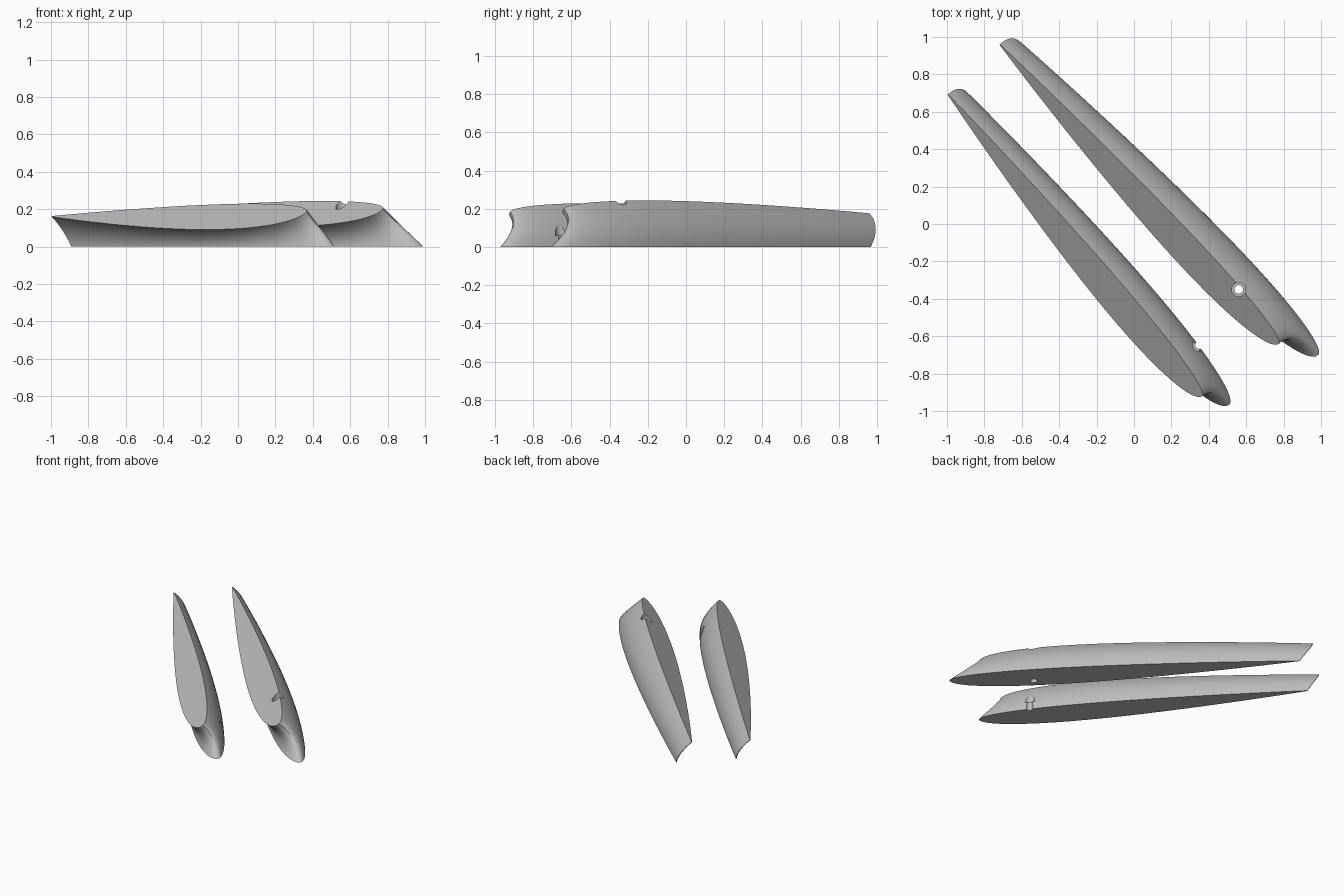
import bpy, bmesh, math
from mathutils import Vector

if "Cube" in bpy.data.objects:
    bpy.data.objects.remove(bpy.data.objects["Cube"])

grey = bpy.data.materials.new("plain_grey")
grey.diffuse_color = (0.5, 0.5, 0.5, 1)
grey.use_nodes = True
grey.node_tree.nodes["Principled BSDF"].inputs["Base Color"].default_value = grey.diffuse_color

N, RINGS, TILT = 36, 12, math.radians(42)


def foil(u):
    """Half width of a foil, peak 1, with u = 0 at the blunt nose."""
    return 10 * (.2969 * u ** .5 - .126 * u - .3516 * u * u + .2843 * u ** 3 - .1015 * u ** 4)


def outline(tail, nose, left, right):
    """Foil outline as (point, side offset, position along chord)."""
    tail, nose = Vector(tail), Vector(nose)
    d = (nose - tail).normalized()
    n = Vector((-d.y, d.x))
    us = [(1 - math.cos(math.pi * i / N)) / 2 for i in range(N + 1)]
    offs = [(u, right * foil(u)) for u in us] + [(u, -left * foil(u)) for u in us[:0:-1]]
    return [(nose.lerp(tail, u) + n * o, o, 1 - u) for u, o in offs], d, n


def blade(name, top, bottom, z_tail, z_nose):
    """Foil block whose walls curve over from a flat base to a tilted top."""
    upper, d, n = outline(*top)
    lower, _, _ = outline(*bottom)
    bm = bmesh.new()
    rings = []
    for k in range(RINGS + 1):
        a = TILT * k / RINGS
        wz = math.sin(a) / math.sin(TILT)
        wn = (1 - math.cos(a)) / (1 - math.cos(TILT))
        ws = math.sin(wz * math.pi / 2)
        ring = []
        for (p, o, t), (q, _, _) in zip(upper, lower):
            z = z_tail + (z_nose - z_tail) * t + o * .87
            xy = q + n * (p - q).dot(n) * wn + d * (p - q).dot(d) * ws
            ring.append(bm.verts.new((xy.x, xy.y, z * wz)))
        rings.append(ring)
    m = len(rings[0])
    for a, b in zip(rings, rings[1:]):
        for i in range(m):
            j = (i + 1) % m
            bm.faces.new((a[i], a[j], b[j], b[i]))
    bm.faces.new(rings[0])
    bm.faces.new(rings[-1])
    bmesh.ops.recalc_face_normals(bm, faces=bm.faces)
    me = bpy.data.meshes.new(name)
    bm.to_mesh(me)
    bm.free()
    me.materials.append(grey)
    ob = bpy.data.objects.new(name, me)
    bpy.context.collection.objects.link(ob)
    return ob


def drill(ob, x, y, radius, z0, z1):
    """Cut a vertical round hole."""
    bpy.ops.mesh.primitive_cylinder_add(vertices=32, radius=radius, depth=z1 - z0,
                                        location=(x, y, (z0 + z1) / 2))
    cutter = bpy.context.object
    cutter.name = "hole_cutter"
    cutter.data.materials.append(grey)
    cutter.hide_render = True
    mod = ob.modifiers.new("hole", 'BOOLEAN')
    mod.operation, mod.solver, mod.object = 'DIFFERENCE', 'EXACT', cutter
    bpy.context.view_layer.objects.active = ob
    bpy.ops.object.modifier_apply(modifier=mod.name)
    bpy.data.objects.remove(cutter)


# Two leaning blades: tail, nose, left and right half widths
left_blade = blade("left_blade",
                   ((-.995, .693), (.365, -.92), .10, .058),
                   ((-.89, .70), (.51, -.965), .125, .085), .162, .185)
right_blade = blade("right_blade",
                    ((-.718, .96), (.775, -.64), .10, .058),
                    ((-.60, .965), (.985, -.70), .125, .085), .175, .2)

# Stepped screw holes near the noses
for ob, x, y in ((left_blade, .35, -.645), (right_blade, .56, -.35)):
    drill(ob, x, y, .023, -.1, .4)
    drill(ob, x, y, .037, .06, .4)
    bpy.ops.object.select_all(action='DESELECT')
    ob.select_set(True)
    bpy.context.view_layer.objects.active = ob
    bpy.ops.object.shade_smooth_by_angle(angle=math.radians(30))
